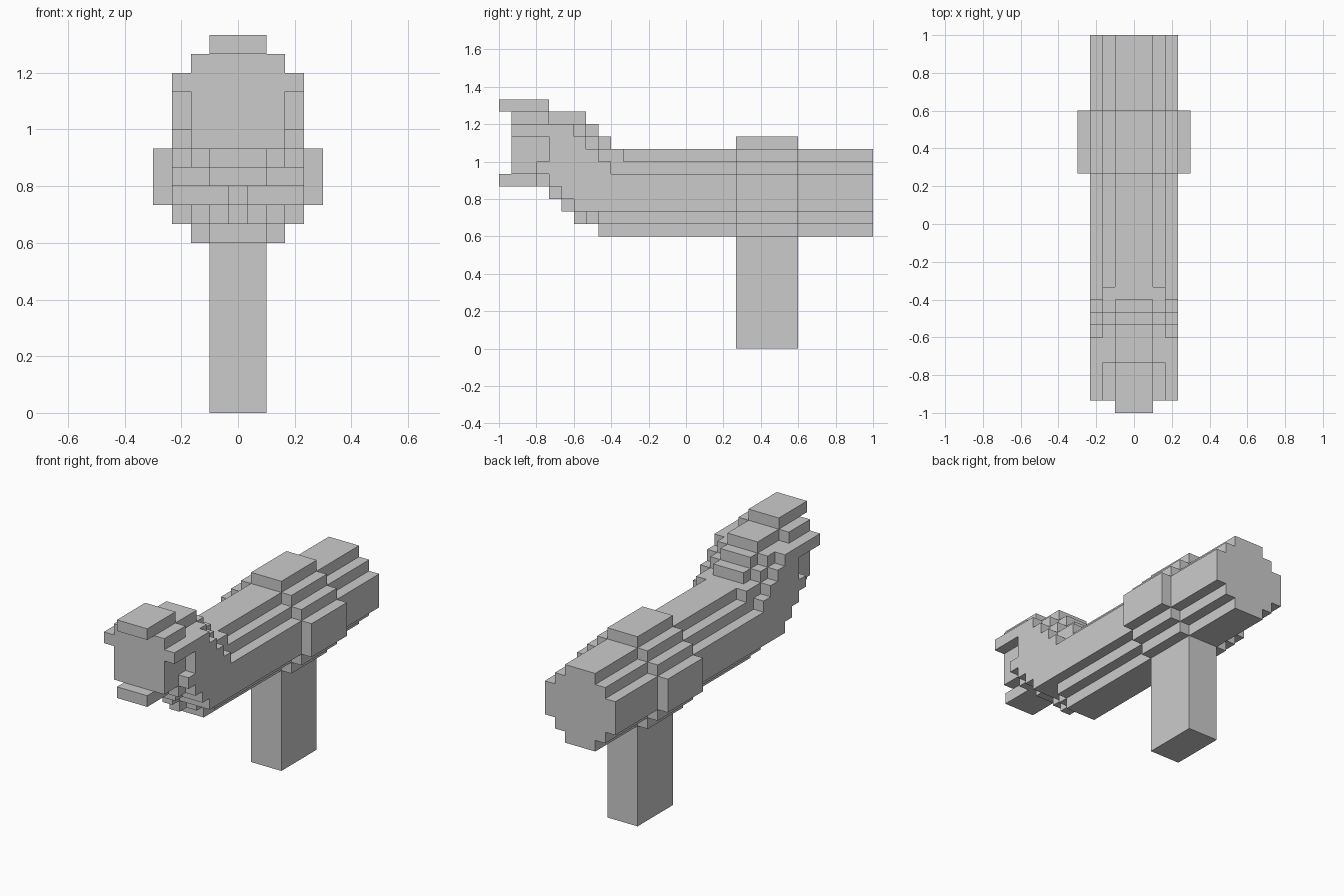
import bpy, bmesh

if "Cube" in bpy.data.objects:
    bpy.data.objects.remove(bpy.data.objects["Cube"])

U = 1 / 15  # size of one block


def block_object(name, cells):
    """Mesh the outer faces of a set of unit cells (x centred, y, z)."""
    bm = bmesh.new()
    sides = {
        (1, 0, 0): [(1, 0, 0), (1, 1, 0), (1, 1, 1), (1, 0, 1)],
        (-1, 0, 0): [(0, 0, 0), (0, 0, 1), (0, 1, 1), (0, 1, 0)],
        (0, 1, 0): [(0, 1, 0), (0, 1, 1), (1, 1, 1), (1, 1, 0)],
        (0, -1, 0): [(0, 0, 0), (1, 0, 0), (1, 0, 1), (0, 0, 1)],
        (0, 0, 1): [(0, 0, 1), (1, 0, 1), (1, 1, 1), (0, 1, 1)],
        (0, 0, -1): [(0, 0, 0), (0, 1, 0), (1, 1, 0), (1, 0, 0)],
    }
    for x, y, z in sorted(cells):
        for (dx, dy, dz), quad in sides.items():
            if (x + dx, y + dy, z + dz) not in cells:
                bm.faces.new([bm.verts.new(((x + a - 0.5) * U, (y + b) * U, (z + c) * U))
                              for a, b, c in quad])
    bmesh.ops.remove_doubles(bm, verts=bm.verts, dist=0.001)
    bmesh.ops.dissolve_limit(bm, angle_limit=0.01, verts=bm.verts, edges=bm.edges)
    mesh = bpy.data.meshes.new(name)
    bm.to_mesh(mesh)
    bm.free()
    ob = bpy.data.objects.new(name, mesh)
    bpy.context.collection.objects.link(ob)
    return ob


def mirrored(rows):
    """rows: z -> y spans for columns at |x| = 0, 1, 2, ..."""
    return {(s * ax, y, z)
            for z, spans in rows.items()
            for ax, (y0, y1) in enumerate(spans)
            for y in range(y0, y1)
            for s in (1, -1)}


# Long round barrel bending up into the raised head
barrel = mirrored({
    9: [(-7, 15), (-7, 15)],
    10: [(-9, 15), (-8, 15), (-7, 15)],
    11: [(-10, 15), (-9, 15), (-9, 15), (-9, 15)],
    12: [(-11, 15), (-11, 15), (-10, 15), (-10, 15)],
    13: [(-15, 15), (-15, 15), (-12, 15), (-11, 15)],
    14: [(-14, 15), (-14, 15), (-14, 15), (-12, -6)],
    15: [(-14, 15), (-14, 15), (-14, -5), (-11, -7)],
    16: [(-14, -6), (-14, -6), (-14, -7), (-11, -8)],
    17: [(-14, -7), (-14, -7), (-14, -8), (-14, -9)],
    18: [(-14, -8), (-14, -8), (-14, -11)],
    19: [(-15, -11), (-15, -11)],
})
block_object("barrel", barrel)

# Wider collar around the barrel, above the post
half = {8: 1, 9: 2, 10: 3, 11: 4, 12: 4, 13: 4, 14: 3, 15: 2, 16: 1}
collar = mirrored({z: [(4, 9)] * (h + 1) for z, h in half.items()})
block_object("collar", collar - barrel)

# Upright post
block_object("post", mirrored({z: [(4, 9)] * 2 for z in range(8)}))
